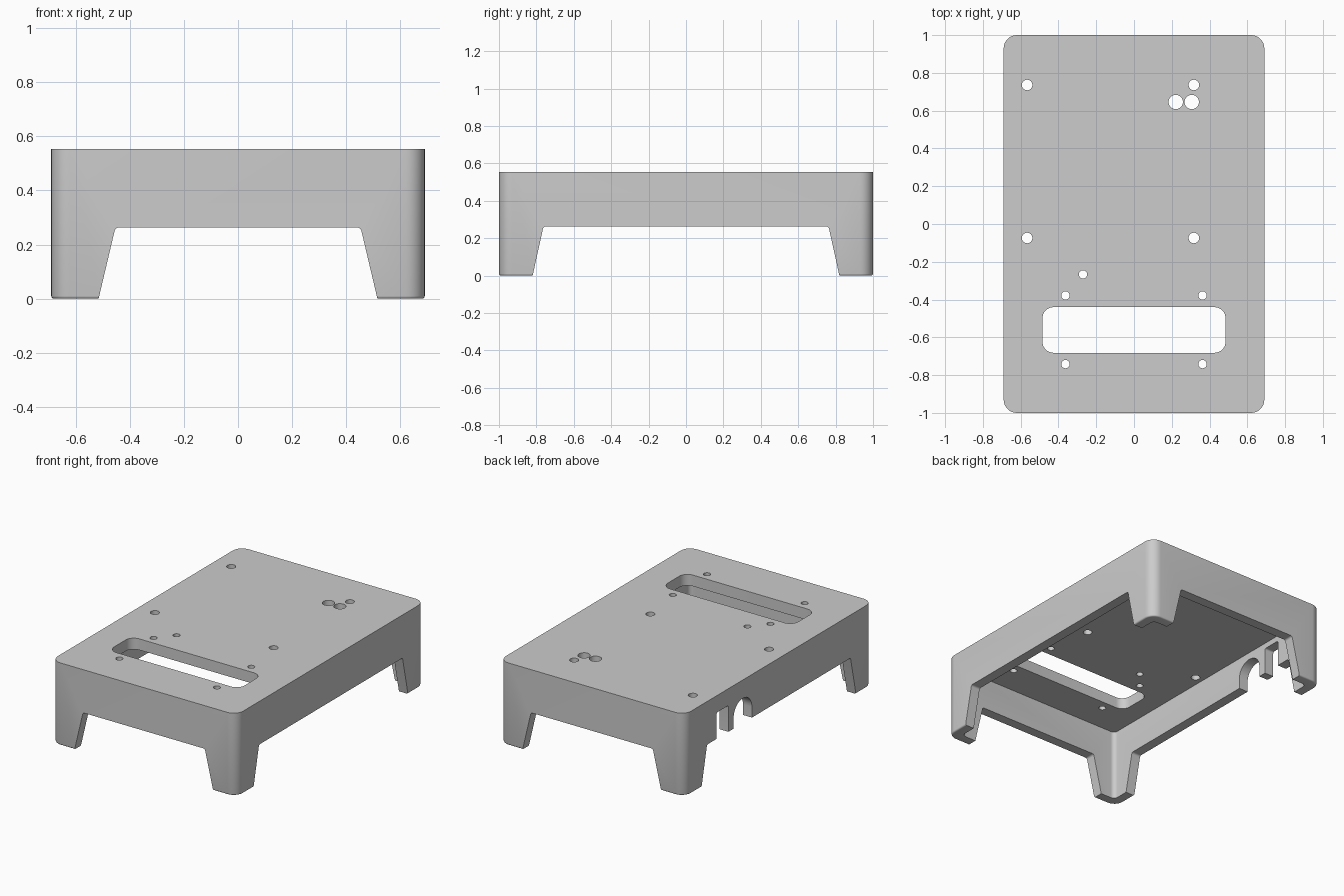
import bpy, bmesh, math
from mathutils import Vector

old = bpy.data.objects.get("Cube")
if old:
    bpy.data.objects.remove(old, do_unlink=True)

HALF_X, HALF_Y, HEIGHT = 0.69, 1.0, 0.553
WALL, PLATE, RAIL = 0.067, 0.075, 0.263

grey = bpy.data.materials.new("plain grey")
grey.use_nodes = True
colour = (0.604, 0.604, 0.604, 1)
grey.diffuse_color = colour
grey.node_tree.nodes["Principled BSDF"].inputs["Base Color"].default_value = colour


def fillet(corners, radii, steps=8):
    """Round the corners of a 2D outline."""
    pts = []
    for i, (corner, r) in enumerate(zip(corners, radii)):
        p = Vector(corner)
        if r == 0:
            pts.append(p)
            continue
        u = (Vector(corners[i - 1]) - p).normalized()
        v = (Vector(corners[(i + 1) % len(corners)]) - p).normalized()
        half = u.angle(v) / 2
        centre = p + (u + v).normalized() * (r / math.sin(half))
        d = r / math.tan(half)
        start, end = p + u * d - centre, p + v * d - centre
        sweep = math.atan2(start.x * end.y - start.y * end.x, start.dot(end))
        first = math.atan2(start.y, start.x)
        for k in range(steps + 1):
            a = first + sweep * k / steps
            pts.append(centre + Vector((math.cos(a), math.sin(a))) * r)
    return pts


def rectangle(x0, x1, y0, y1, r):
    return fillet([(x0, y0), (x1, y0), (x1, y1), (x0, y1)], [r] * 4)


def circle(x, y, r, n=32):
    return [(x + r * math.cos(math.tau * k / n), y + r * math.sin(math.tau * k / n))
            for k in range(n)]


def prism(name, outline, axis, low, high, foot_round=0):
    """Extrude a 2D outline along an axis."""
    place = {"X": lambda a, b, t: (t, a, b),
             "Y": lambda a, b, t: (a, t, b),
             "Z": lambda a, b, t: (a, b, t)}[axis]
    bm = bmesh.new()
    ends = [[bm.verts.new(place(a, b, t)) for a, b in outline] for t in (low, high)]
    for ring in ends:
        bm.faces.new(ring)
    n = len(outline)
    for i in range(n):
        j = (i + 1) % n
        bm.faces.new((ends[0][i], ends[0][j], ends[1][j], ends[1][i]))
    bmesh.ops.recalc_face_normals(bm, faces=bm.faces)
    if foot_round:
        rim = [e for e in bm.edges if all(abs(v.co.z - low) < 1e-5 for v in e.verts)]
        bmesh.ops.bevel(bm, geom=rim, offset=foot_round, segments=3,
                        profile=0.5, affect="EDGES")
    mesh = bpy.data.meshes.new(name)
    bm.to_mesh(mesh)
    bm.free()
    mesh.materials.append(grey)
    obj = bpy.data.objects.new(name, mesh)
    bpy.context.collection.objects.link(obj)
    return obj


def notch(bottom, top):
    """Tapered gap between two legs."""
    below = 0.1
    wide = bottom + (bottom - top) * below / RAIL
    return fillet([(-wide, -below), (wide, -below), (top, RAIL), (-top, RAIL)],
                  [0, 0, 0.015, 0.015])


def port(y0, y1, top, r):
    """Side opening, rounded at the top only."""
    return fillet([(y0, 0.2), (y1, 0.2), (y1, top), (y0, top)], [0, 0, r, r])


# Outer shell with softened feet
body = prism("enclosure_cover", rectangle(-HALF_X, HALF_X, -HALF_Y, HALF_Y, 0.07),
             "Z", 0, HEIGHT, 0.01)

# Hollow inside and the gaps that leave four legs
ix, iy = HALF_X - WALL, HALF_Y - WALL
cutters = [
    prism("hollow", rectangle(-ix, ix, -iy, iy, 0.03), "Z", -0.1, HEIGHT - PLATE),
    prism("front_gap", notch(0.515, 0.453), "Y", -1.2, 1.2),
    prism("side_gap", notch(0.82, 0.762), "X", -1, 1),
]

# Connector openings in one long wall
cutters += [
    prism("arched_port", port(0.285, 0.48, 0.43, 0.096), "X", -1, -0.58),
    prism("square_port", port(0.535, 0.66, 0.44, 0.012), "X", -1, -0.58),
]

# Display window and screw holes in the top plate
cutters.append(prism("window", rectangle(-0.485, 0.485, -0.682, -0.44, 0.06), "Z", 0.3, 0.7))
holes = [(x, y, 0.028) for x in (-0.566, 0.317) for y in (0.736, -0.074)]
holes += [(x, y, 0.022) for x in (-0.363, 0.363) for y in (-0.378, -0.742)]
holes += [(x, 0.646, 0.038) for x in (0.221, 0.306)]
holes.append((-0.27, -0.267, 0.022))
cutters += [prism("hole", circle(*h), "Z", 0.3, 0.7) for h in holes]

# Cut everything out of the shell
bpy.ops.object.select_all(action="DESELECT")
bpy.context.view_layer.objects.active = body
body.select_set(True)
for cutter in cutters:
    cutter.hide_render = True
    mod = body.modifiers.new("cut", "BOOLEAN")
    mod.operation = "DIFFERENCE"
    mod.solver = "EXACT"
    mod.object = cutter
    bpy.ops.object.modifier_apply(modifier=mod.name)
    bpy.data.objects.remove(cutter, do_unlink=True)

bpy.ops.object.shade_smooth_by_angle(angle=math.radians(32))
